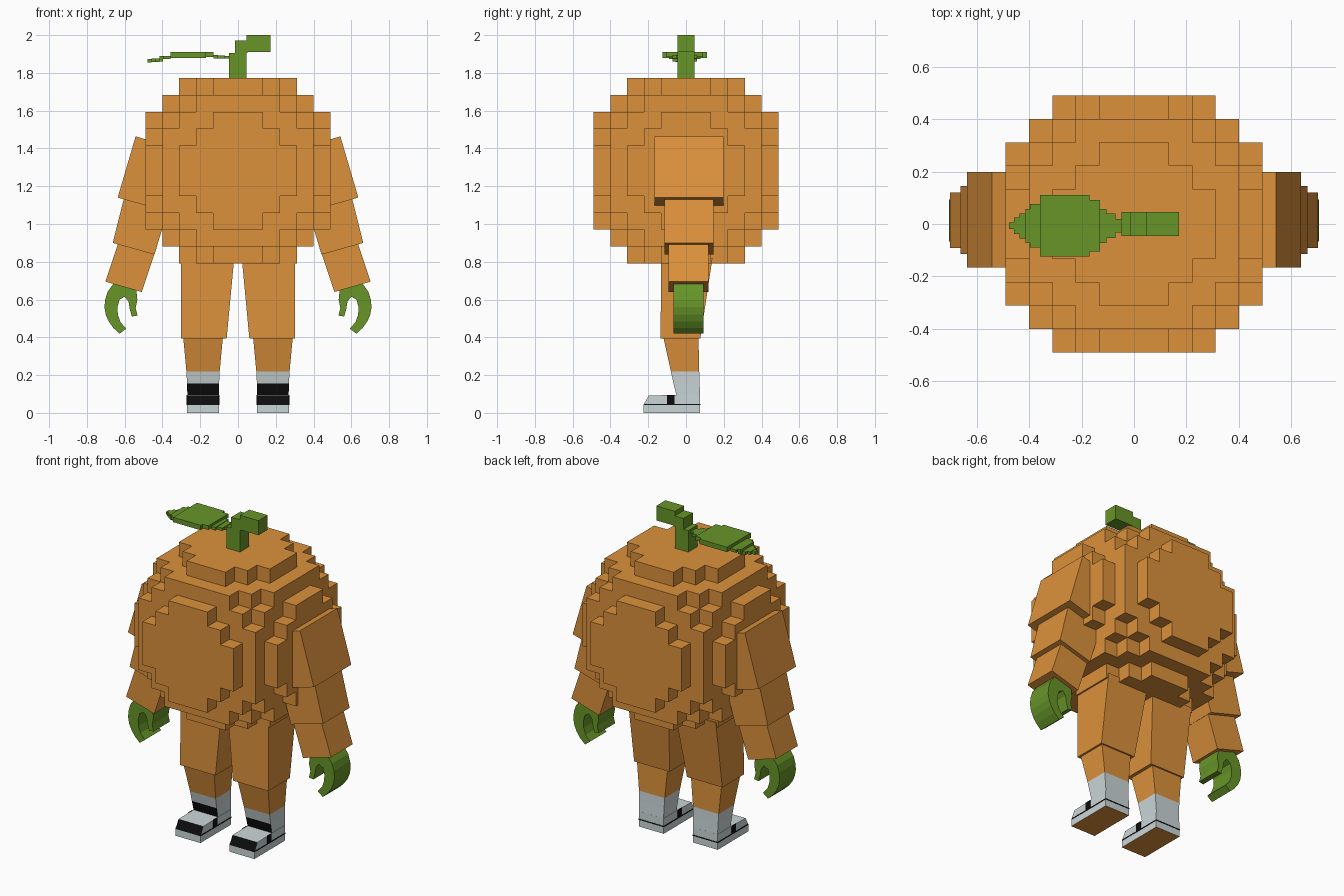
import bpy, bmesh
from itertools import product

if "Cube" in bpy.data.objects:
    bpy.data.objects.remove(bpy.data.objects["Cube"])


def material(name, rgb):
    m = bpy.data.materials.new(name)
    m.diffuse_color = (*rgb, 1)
    m.use_nodes = True
    m.node_tree.nodes["Principled BSDF"].inputs["Base Color"].default_value = m.diffuse_color
    return m


ORANGE = material("pumpkin orange", (0.72, 0.285, 0.045))
GREEN = material("vine green", (0.135, 0.30, 0.021))
GREY = material("pale grey", (0.60, 0.67, 0.68))
BLACK = material("black", (0.004, 0.004, 0.004))


def finish(bm, name, mats, rule=None, recalc=True):
    if recalc:
        bmesh.ops.recalc_face_normals(bm, faces=bm.faces)
    bm.normal_update()
    if rule:
        for f in bm.faces:
            f.material_index = rule(f.calc_center_median(), f.normal)
    me = bpy.data.meshes.new(name)
    bm.to_mesh(me)
    bm.free()
    for m in mats:
        me.materials.append(m)
    ob = bpy.data.objects.new(name, me)
    bpy.context.collection.objects.link(ob)
    return ob


def loft(bm, rings):
    """Connect closed loops of points and cap both ends."""
    loops = [[bm.verts.new(p) for p in r] for r in rings]
    for a, b in zip(loops, loops[1:]):
        n = len(a)
        for i in range(n):
            bm.faces.new((a[i], a[(i + 1) % n], b[(i + 1) % n], b[i]))
    bm.faces.new(loops[0])
    bm.faces.new(loops[-1])


def rect(s, x0, x1, y0, y1, z):
    return [(s * x0, y0, z), (s * x1, y0, z), (s * x1, y1, z), (s * x0, y1, z)]


def box(bm, x0, x1, y0, y1, z0, z1, s=1):
    loft(bm, [rect(s, x0, x1, y0, y1, z0), rect(s, x0, x1, y0, y1, z1)])


def slab_y(s, pts, y0, y1):
    """Front-view outline extruded in depth."""
    bm = bmesh.new()
    loft(bm, [[(s * x, y, z) for x, z in pts] for y in (y0, y1)])
    return bm


# Pumpkin body: outer skin of an 11-cell voxel ball
V, CZ = 0.0891, 1.282
cells = {c for c in product(range(-5, 6), repeat=3) if sum(i * i for i in c) <= 36}
bm = bmesh.new()
cache = {}


def corner(p):
    if p not in cache:
        cache[p] = bm.verts.new((p[0] * V / 2, p[1] * V / 2, CZ + p[2] * V / 2))
    return cache[p]


for c in cells:
    for axis, sign in product(range(3), (-1, 1)):
        nb = list(c)
        nb[axis] += sign
        if tuple(nb) in cells:
            continue
        quad = []
        for du, dv in ((-1, -1), (1, -1), (1, 1), (-1, 1)):
            p = [2 * i for i in c]
            p[axis] += sign
            p[(axis + 1) % 3] += du
            p[(axis + 2) % 3] += dv
            quad.append(corner(tuple(p)))
        bm.faces.new(quad if sign > 0 else quad[::-1])
finish(bm, "pumpkin_body", [ORANGE], recalc=False)

# Bent stem
bm = bmesh.new()
box(bm, -0.047, 0.045, -0.045, 0.045, 1.765, 1.905)
box(bm, -0.015, 0.05, -0.045, 0.045, 1.905, 1.972)
box(bm, 0.045, 0.172, -0.045, 0.045, 1.91, 2.0)
finish(bm, "stem", [GREEN])

# Leaf: strips of (x start, half width, bottom, top)
strips = [(-.478, .013, 1.855, 1.873), (-.458, .032, 1.857, 1.875),
          (-.438, .048, 1.857, 1.875), (-.415, .065, 1.860, 1.890),
          (-.397, .083, 1.873, 1.890), (-.358, .117, 1.880, 1.910),
          (-.170, .098, 1.885, 1.910), (-.130, .065, 1.875, 1.895),
          (-.105, .047, 1.875, 1.892), (-.070, .026, 1.875, 1.890)]
bm = bmesh.new()
for i, (x, w, z0, z1) in enumerate(strips):
    x1 = strips[i + 1][0] if i + 1 < len(strips) else -0.04
    box(bm, x, x1, -0.007 - w, -0.007 + w, z0, z1)
finish(bm, "leaf", [GREEN])

# Arm segments: front outline and depth range
arm = [("upper_arm", [(.542, 1.464), (.637, 1.14), (.39, 1.07), (.295, 1.39)], -.167, .199),
       ("middle_arm", [(.595, 1.17), (.663, .90), (.442, .838), (.37, 1.08)], -.114, .145),
       ("lower_arm", [(.63, .91), (.702, .695), (.51, .64), (.43, .88)], -.092, .12)]
hand = [(.54, .67), (.60, .70), (.655, .69), (.69, .642), (.703, .60), (.707, .56),
        (.70, .52), (.685, .485), (.66, .45), (.627, .419), (.592, .446), (.622, .48),
        (.636, .52), (.638, .56), (.627, .60), (.60, .615), (.58, .59), (.573, .55),
        (.562, .51), (.532, .515), (.542, .555), (.533, .60)]
# Shoe: side outline (y, z)
shoe = [(-.225, 0), (-.225, .042), (-.197, .092), (-.05, .095), (.075, .095), (.075, 0)]


def shin_colour(c, n):
    if c.z > .22:
        return 0
    return 2 if n.y < -.7 and c.z < .155 else 1


def shoe_colour(c, n):
    if n.z < -.9:
        return 0
    return 2 if n.y < -.5 and n.z > .2 else 1


for s, side in ((1, "right"), (-1, "left")):
    for name, pts, y0, y1 in arm:
        finish(slab_y(s, pts, y0, y1), f"{name}_{side}", [ORANGE])
    finish(slab_y(s, hand, -.066, .093), f"claw_hand_{side}", [GREEN])

    # Thigh
    bm = bmesh.new()
    loft(bm, [rect(s, .02, .302, -.131, .14, .82), rect(s, .06, .302, -.135, .076, .395)])
    finish(bm, f"thigh_{side}", [ORANGE])

    # Shin with grey sock and black strap at the front
    bm = bmesh.new()
    loft(bm, [rect(s, .08, .29, -.12, .066, .40), rect(s, .097, .273, -.08, .07, .22),
              rect(s, .10, .27, -.066, .072, .155), rect(s, .102, .268, -.05, .075, .09)])
    finish(bm, f"shin_{side}", [ORANGE, GREY, BLACK], shin_colour)

    # Shoe with orange sole and black toe
    bm = bmesh.new()
    loft(bm, [[(s * x, y, z) for y, z in shoe] for x in (.10, .27)])
    finish(bm, f"shoe_{side}", [ORANGE, GREY, BLACK], shoe_colour)

    # Black seam line and side patches
    bm = bmesh.new()
    box(bm, .098, .272, -.222, .077, .042, .048, s)
    for x in (.098, .268):
        box(bm, x, x + .004, -.10, -.06, .042, .096, s)
    finish(bm, f"shoe_trim_{side}", [BLACK])
